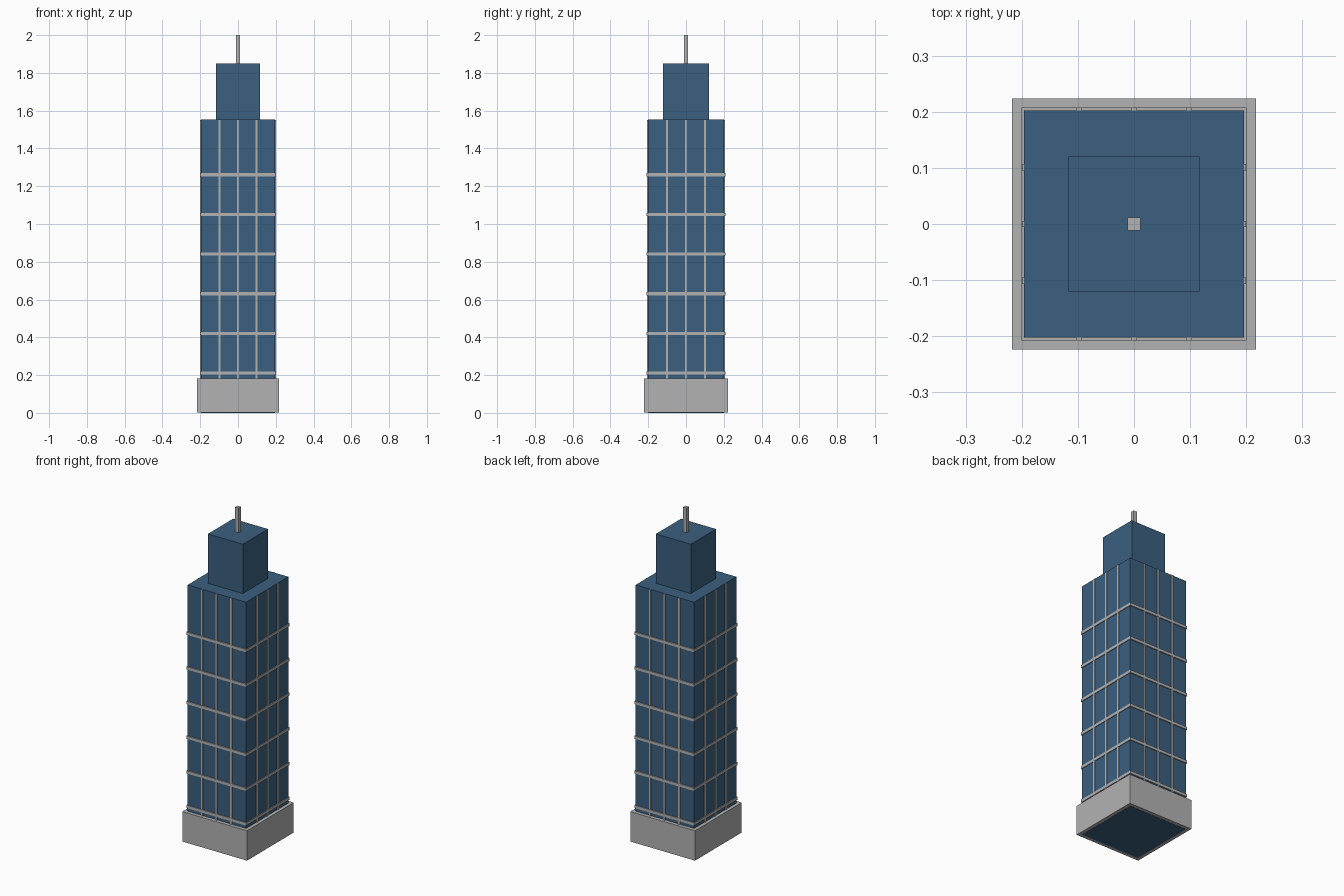
import bpy

default = bpy.data.objects.get("Cube")
if default:
    bpy.data.objects.remove(default, do_unlink=True)


def material(name, rgb):
    mat = bpy.data.materials.new(name)
    mat.use_nodes = True
    mat.diffuse_color = (*rgb, 1)
    mat.node_tree.nodes["Principled BSDF"].inputs["Base Color"].default_value = (*rgb, 1)
    return mat


GLASS = material("blue glass", (0.045, 0.117, 0.216))
STONE = material("pale grey", (0.45, 0.45, 0.45))


def box(name, half_x, half_y, bottom, top, mat, x=0, y=0):
    """Axis-aligned block given by half widths and its bottom and top heights."""
    bpy.ops.mesh.primitive_cube_add(size=2, location=(x, y, (bottom + top) / 2))
    obj = bpy.context.object
    obj.name = name
    obj.scale = (half_x, half_y, (top - bottom) / 2)
    bpy.ops.object.transform_apply(location=False, rotation=False, scale=True)
    obj.data.materials.append(mat)
    return obj


TOWER_X, TOWER_Y = 0.196, 0.202
BASE_TOP, TOWER_TOP, CROWN_TOP = 0.182, 1.552, 1.851

# Stacked main volumes; the shaft runs down through the plinth
box("plinth", 0.217, 0.2235, 0.001, BASE_TOP, STONE)
box("tower_shaft", TOWER_X, TOWER_Y, 0, TOWER_TOP, GLASS)
box("crown", 0.117, 0.1205, BASE_TOP + 1.3, CROWN_TOP, GLASS)
box("mast", 0.0115, 0.0115, CROWN_TOP - 0.01, 2, STONE)

# Horizontal floor bands wrapping the shaft
for i in range(1, 7):
    z = 0.21 * i
    box(f"floor_band_{i}", 0.2005, 0.208, z - 0.008, z + 0.009, STONE)

# Vertical mullions at the quarter points of each facade
for step in (-1, 0, 1):
    for side, label in ((-1, "a"), (1, "b")):
        box(f"facade_mullion_{label}_{step + 2}", 0.0055, 0.003, BASE_TOP - 0.01,
            TOWER_TOP - 0.001, STONE, x=step * TOWER_X / 2, y=side * (TOWER_Y + 0.0025))
        box(f"side_mullion_{label}_{step + 2}", 0.003, 0.0055, BASE_TOP - 0.01,
            TOWER_TOP - 0.001, STONE, x=side * (TOWER_X + 0.001), y=step * TOWER_Y / 2)
